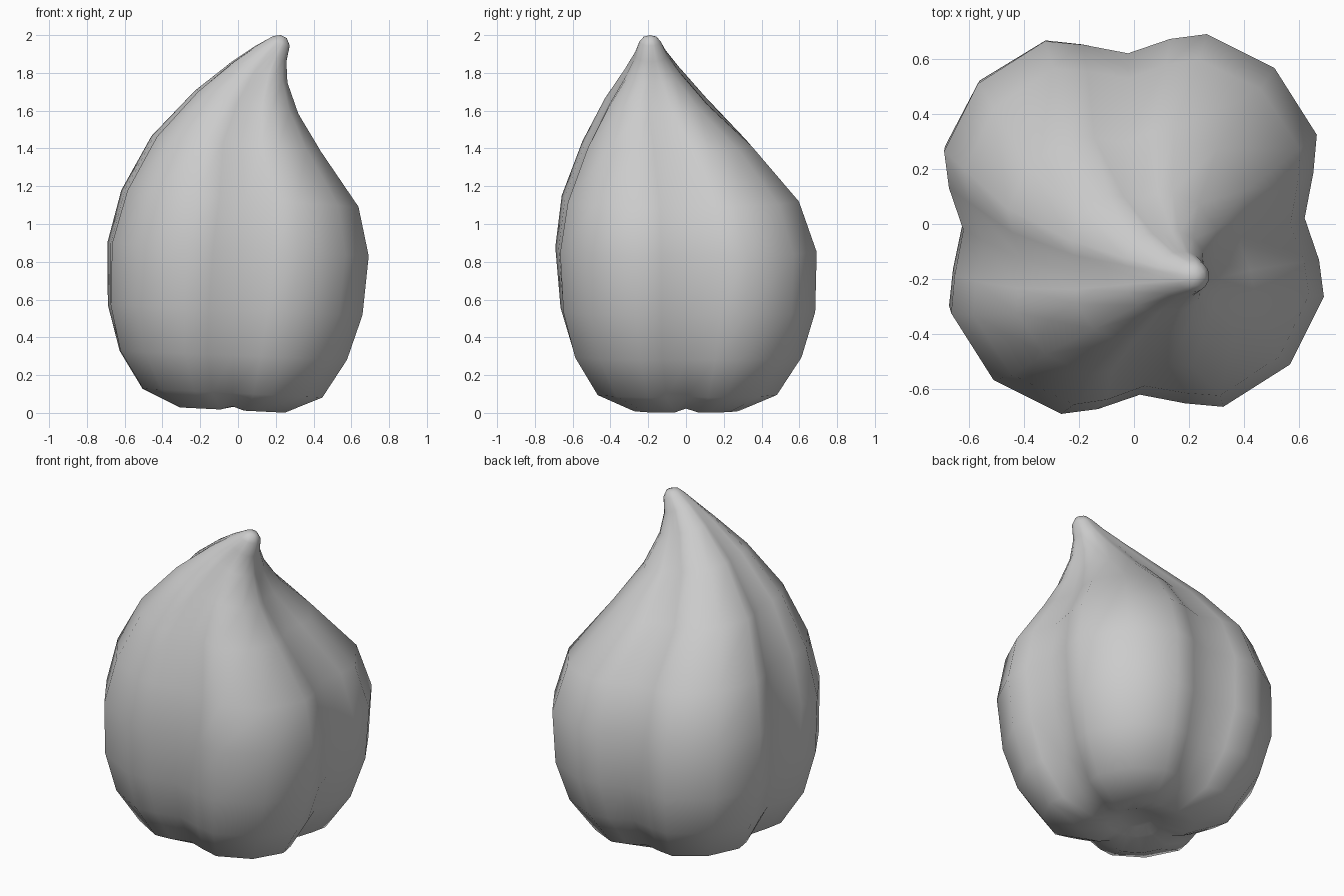
import bpy, bmesh, math

if "Cube" in bpy.data.objects:
    bpy.data.objects.remove(bpy.data.objects["Cube"])

# One lobe of the cross-section: (degrees from the crease, radius)
LOBE = [(0, .915), (14, 1.0), (24, 1.09), (46, 1.125), (67, 1.09), (77, 1.01)]

# Rings: centre x, centre y, z, half width, z slope along x, lobe strength, twist
RINGS = [
    (-.01, .00, .060, .09, .00, 0.0, 0),
    (-.01, .00, .035, .15, .00, 0.3, 0),
    (-.03, .00, .015, .27, -.05, 1.3, 0),
    (-.03, .005, .105, .467, -.05, 1.2, 0),
    (-.025, .01, .305, .595, -.04, 1.1, 0),
    (-.015, .01, .545, .667, -.04, 1.0, 1),
    (.00, .00, .865, .68, -.05, 1.0, 2),
    (.01, -.03, 1.135, .613, -.07, 1.0, 3),
    (-.01, -.10, 1.425, .435, -.09, 1.0, 4),
    (.045, -.155, 1.645, .268, -.22, .9, 4),
    (.115, -.175, 1.805, .147, -.38, .6, 4),
    (.172, -.185, 1.90, .085, -.48, .3, 4),
    (.216, -.19, 1.962, .058, -.30, 0, 4),
    (.223, -.19, 1.990, .035, -.15, 0, 4),
]

bm = bmesh.new()
loops = []
for cx, cy, z, w, slope, lobe, twist in RINGS:
    ring = []
    for quarter in range(4):
        for deg, r in LOBE:
            a = math.radians(quarter * 90 + deg + twist)
            rad = w * (1 + (r - 1) * lobe)
            x, y = rad * math.cos(a), rad * math.sin(a)
            # creases sit a little higher underneath the lobes
            lift = .02 if deg == 0 and z == .015 else 0
            ring.append(bm.verts.new((cx + x, cy + y, z + slope * x + lift)))
    loops.append(ring)

# Skin between neighbouring rings
for low, high in zip(loops, loops[1:]):
    n = len(low)
    for i in range(n):
        j = (i + 1) % n
        bm.faces.new((low[i], low[j], high[j], high[i]))

# Rounded tip and recessed base
tip = bm.verts.new((.225, -.19, 2.0))
top = loops[-1]
for i in range(len(top)):
    bm.faces.new((top[i], top[(i + 1) % len(top)], tip))
bm.faces.new(loops[0][::-1])
bmesh.ops.recalc_face_normals(bm, faces=bm.faces)

mesh = bpy.data.meshes.new("lobed_bulb")
bm.to_mesh(mesh)
bm.free()
bulb = bpy.data.objects.new("lobed_bulb", mesh)
bpy.context.collection.objects.link(bulb)
bpy.context.view_layer.objects.active = bulb
bulb.select_set(True)
bpy.ops.object.shade_smooth_by_angle(angle=math.radians(50))
